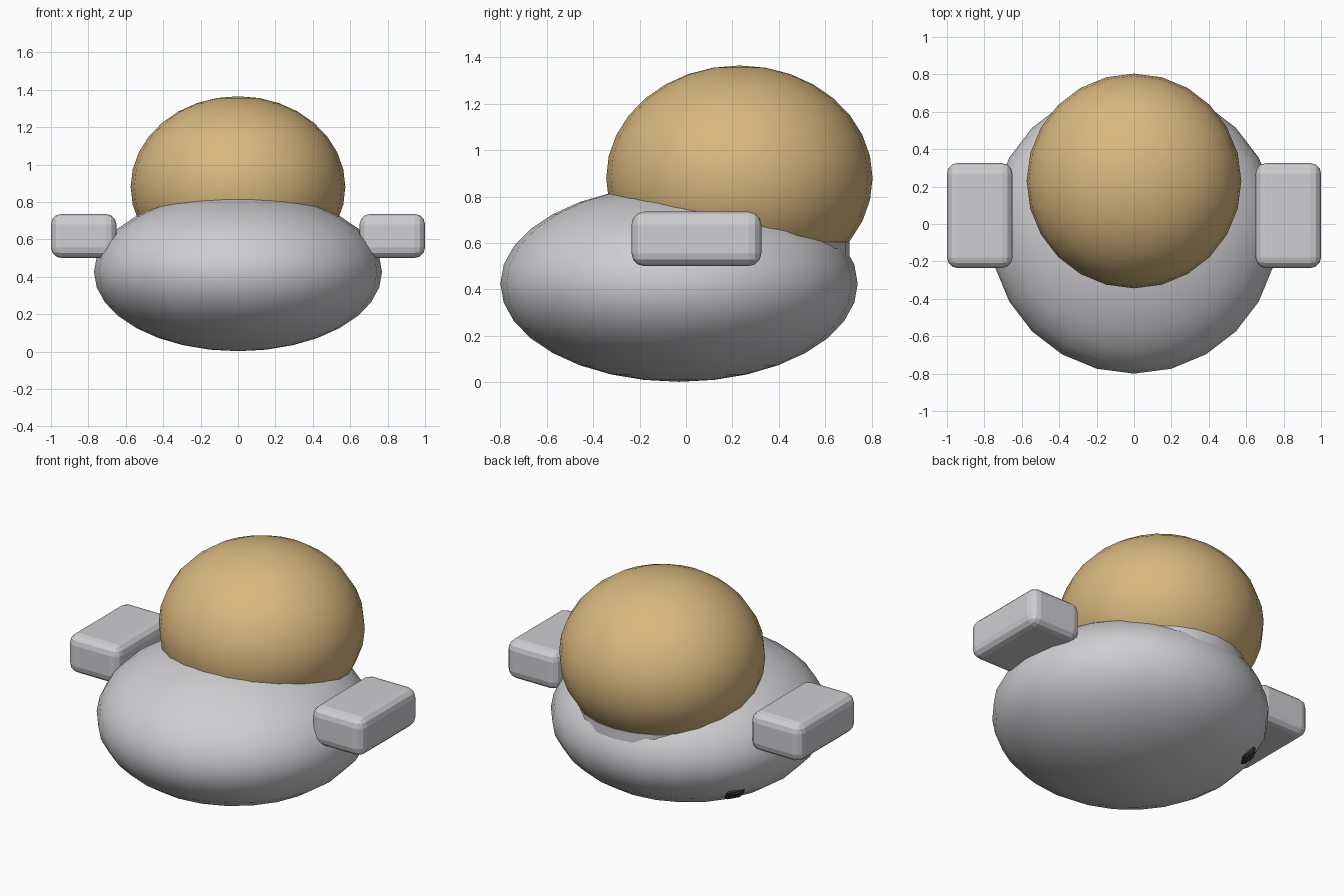
import bpy
from mathutils import Vector

if "Cube" in bpy.data.objects:
    bpy.data.objects.remove(bpy.data.objects["Cube"])


def material(name, rgb):
    m = bpy.data.materials.new(name)
    m.diffuse_color = (*rgb, 1)
    m.use_nodes = True
    m.node_tree.nodes["Principled BSDF"].inputs["Base Color"].default_value = m.diffuse_color
    return m


GREY = material("light grey", (0.62, 0.62, 0.64))
TAN = material("warm tan", (0.69, 0.48, 0.21))
DARK = material("dark brown", (0.06, 0.04, 0.025))


def finish(obj, name, mat, angle=None):
    obj.name = name
    obj.data.materials.append(mat)
    if angle is not None:
        bpy.ops.object.shade_smooth_by_angle(angle=angle)
    return obj


def ellipsoid(name, loc, radii, mat):
    bpy.ops.mesh.primitive_uv_sphere_add(segments=24, ring_count=16, radius=1, location=loc)
    obj = bpy.context.object
    obj.scale = radii
    bpy.ops.object.transform_apply(location=False, rotation=False, scale=True)
    return finish(obj, name, mat, 0.7)


def rounded_box(name, loc, size, mat, bevel, segments):
    bpy.ops.mesh.primitive_cube_add(size=1, location=loc)
    obj = bpy.context.object
    obj.scale = size
    bpy.ops.object.transform_apply(location=False, rotation=False, scale=True)
    mod = obj.modifiers.new("rounded edges", 'BEVEL')
    mod.width = bevel
    mod.segments = segments
    return finish(obj, name, mat)


# Flattened body with a domed top set toward the back
BODY = Vector((0, -0.03, 0.425))
RADII = Vector((0.77, 0.77, 0.423))
ellipsoid("body", BODY, RADII, GREY)
ellipsoid("dome", (0, 0.23, 0.88), (0.574, 0.574, 0.485), TAN)

# Seat under the dome, showing only at the back
bpy.ops.mesh.primitive_cylinder_add(vertices=24, radius=0.475, depth=0.14, location=(0, 0.23, 0.535))
finish(bpy.context.object, "dome_seat", GREY, 0.6)

# Side blocks
for side, label in ((-1, "left"), (1, "right")):
    rounded_box(label + "_side_block", (side * 0.825, 0.045, 0.618),
                (0.35, 0.56, 0.235), GREY, 0.055, 3)

# Small dark stud on the lower left of the body, turned to face outward
d = Vector((-0.55, 0.32, 0.21)) - BODY
normal = Vector([d[i] / RADII[i] ** 2 for i in range(3)]).normalized()
point = BODY + d / Vector([d[i] / RADII[i] for i in range(3)]).length
stud = rounded_box("lower_stud", point - normal * 0.012, (0.10, 0.09, 0.05), DARK, 0.012, 1)
stud.rotation_euler = normal.to_track_quat('Z', 'Y').to_euler()
